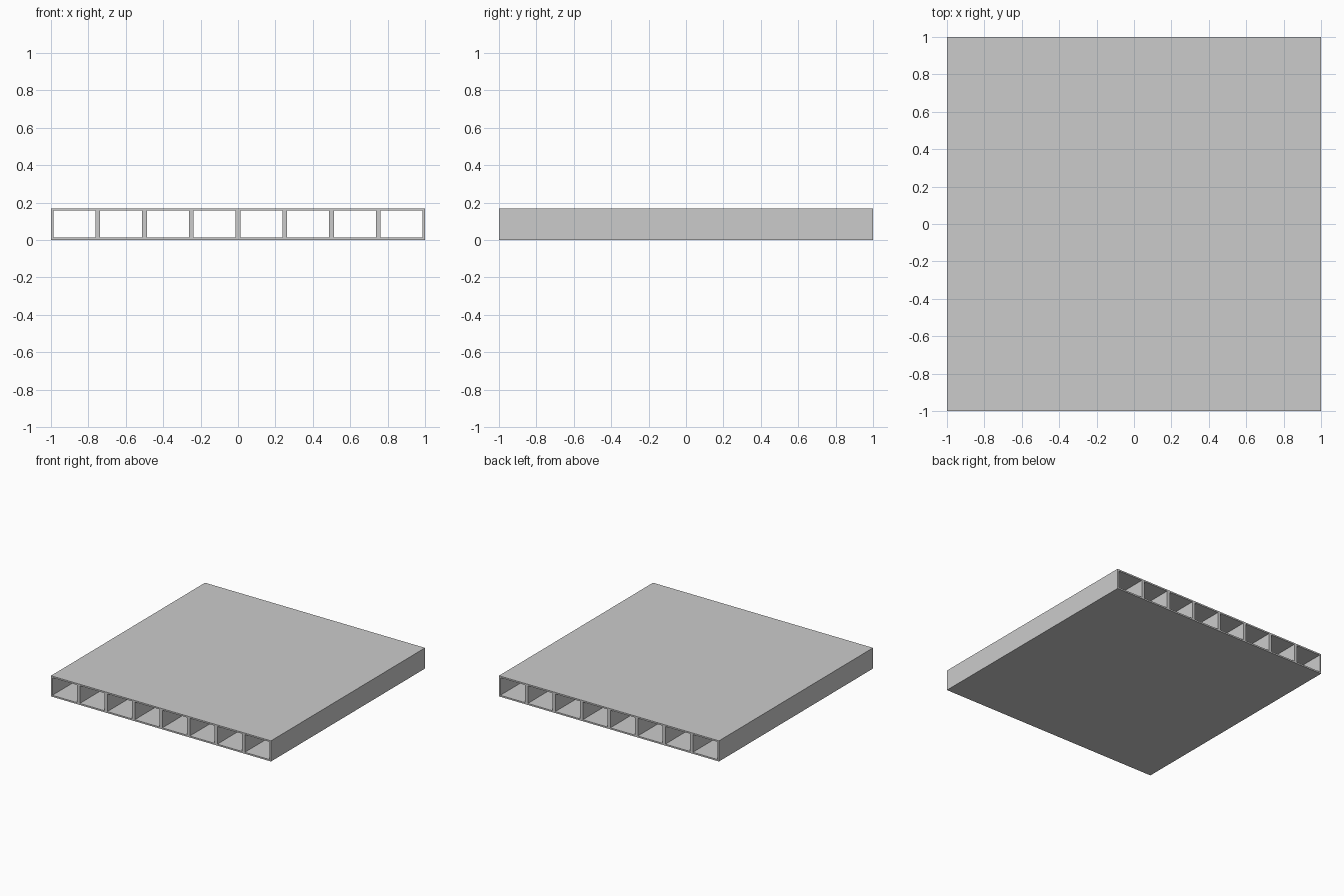
import bpy, bmesh

if "Cube" in bpy.data.objects:
    bpy.data.objects.remove(bpy.data.objects["Cube"])

COUNT, WIDTH, DEPTH, HEIGHT, WALL = 8, 2.0, 2.0, 0.17, 0.0125
PITCH = WIDTH / COUNT

# Cross-section grid lines: each channel is a cell with a wall on both sides
xs = [-WIDTH / 2]
for i in range(COUNT):
    left = -WIDTH / 2 + i * PITCH
    xs += [left + WALL, left + PITCH - WALL]
xs.append(WIDTH / 2)
zs = [0, WALL, HEIGHT - WALL, HEIGHT]

bm = bmesh.new()
grid = [[bm.verts.new((x, -DEPTH / 2, z)) for z in zs] for x in xs]

# Fill the solid cells, leaving the channels open
for i in range(len(xs) - 1):
    for k in range(3):
        if k == 1 and i % 2 == 1:
            continue
        bm.faces.new((grid[i][k], grid[i + 1][k], grid[i + 1][k + 1], grid[i][k + 1]))

# Extrude the section front to back
result = bmesh.ops.extrude_face_region(bm, geom=bm.faces[:], use_keep_orig=True)
back = [g for g in result["geom"] if isinstance(g, bmesh.types.BMVert)]
bmesh.ops.translate(bm, verts=back, vec=(0, DEPTH, 0))
bmesh.ops.recalc_face_normals(bm, faces=bm.faces[:])

mesh = bpy.data.meshes.new("hollow_core_panel")
bm.to_mesh(mesh)
bm.free()
panel = bpy.data.objects.new("hollow_core_panel", mesh)
bpy.context.collection.objects.link(panel)
